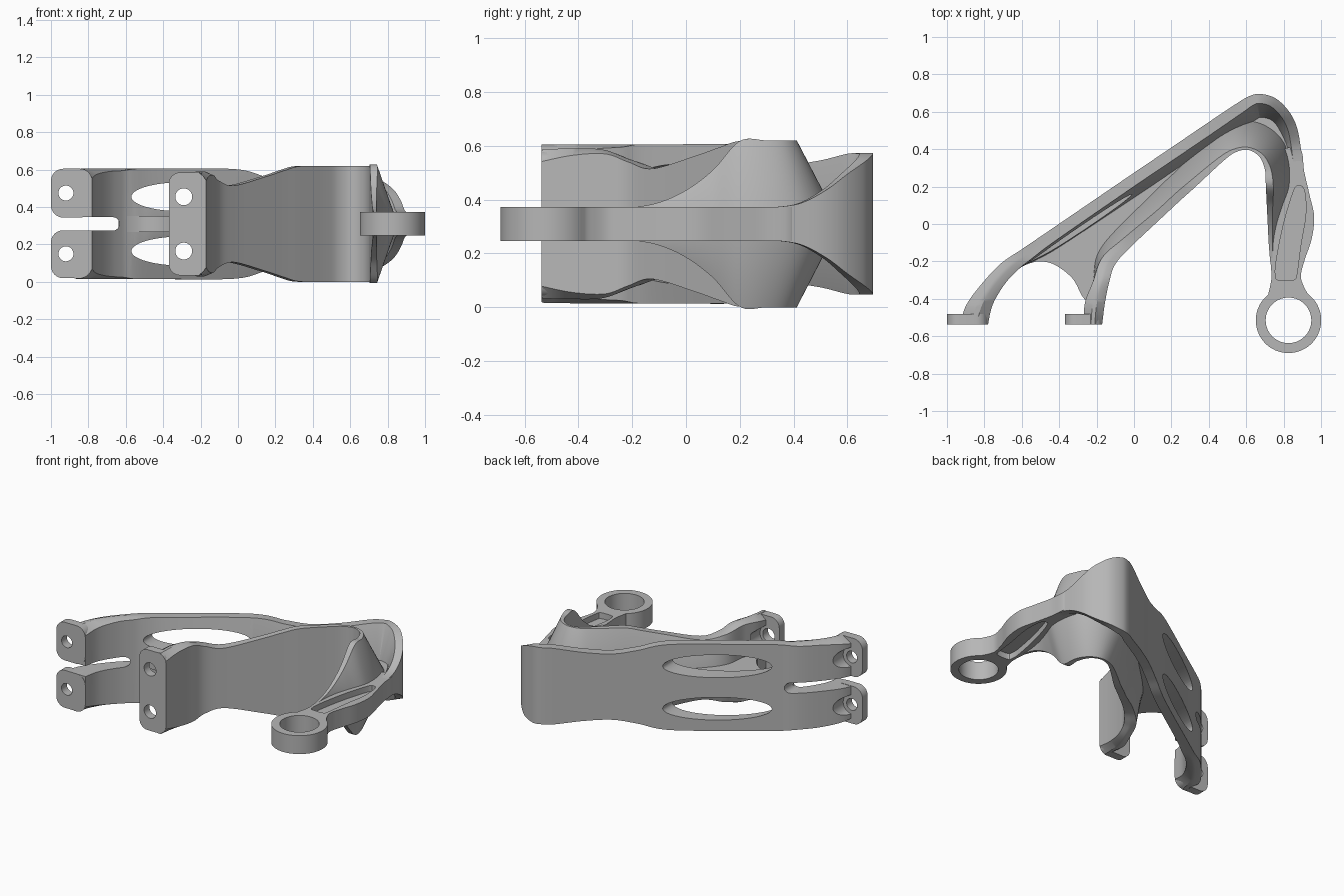
import bpy, bmesh, math
from mathutils import Vector

old = bpy.data.objects.get("Cube")
if old:
    bpy.data.objects.remove(old)

MID = 0.31      # height of the symmetry plane
WEB = 0.042     # half thickness of the web

grey = bpy.data.materials.new("cast_grey")
grey.use_nodes = True
grey.diffuse_color = (0.47, 0.47, 0.47, 1)
grey.node_tree.nodes["Principled BSDF"].inputs["Base Color"].default_value = (0.47, 0.47, 0.47, 1)


def finish(name, bm):
    bmesh.ops.recalc_face_normals(bm, faces=bm.faces)
    me = bpy.data.meshes.new(name)
    bm.to_mesh(me)
    bm.free()
    me.materials.append(grey)
    ob = bpy.data.objects.new(name, me)
    bpy.context.collection.objects.link(ob)
    return ob


def spline(rows, steps=8, closed=False):
    """Smooth curve through rows of any number of values."""
    rows = [Vector(r) for r in rows]
    n = len(rows)
    pick = (lambda k: rows[k % n]) if closed else (lambda k: rows[min(max(k, 0), n - 1)])
    out = []
    for k in range(n if closed else n - 1):
        a, b, c, d = (pick(k + j) for j in (-1, 0, 1, 2))
        for s in range(steps):
            t = s / steps
            out.append(0.5 * (2 * b + (c - a) * t + (2 * a - 5 * b + 4 * c - d) * t * t
                              + (3 * b - a - 3 * c + d) * t ** 3))
    return out if closed else out + [rows[-1]]


def prism(name, pts, lo, hi, axis="Z"):
    """Extrude a 2D outline along Z (x, y outline) or Y (x, z outline)."""
    bm = bmesh.new()
    put = (lambda p, h: (p[0], p[1], h)) if axis == "Z" else (lambda p, h: (p[0], h, p[1]))
    low = [bm.verts.new(put(p, lo)) for p in pts]
    top = [bm.verts.new(put(p, hi)) for p in pts]
    bm.faces.new(low)
    bm.faces.new(top)
    for k in range(len(pts)):
        j = (k + 1) % len(pts)
        bm.faces.new((low[k], low[j], top[j], top[k]))
    return finish(name, bm)


def arc(cx, cy, rx, ry, start=0, end=360, n=40):
    count = n if end - start == 360 else n + 1
    return [(cx + rx * math.cos(math.radians(start + (end - start) * k / n)),
             cy + ry * math.sin(math.radians(start + (end - start) * k / n)))
            for k in range(count)]


def rounded(x0, x1, z0, z1, r):
    pts = []
    for cx, cz, a in ((x1 - r, z1 - r, 0), (x0 + r, z1 - r, 90),
                      (x0 + r, z0 + r, 180), (x1 - r, z0 + r, 270)):
        pts += arc(cx, cz, r, r, a, a + 90, 8)
    return pts


def wall(name, stations):
    """Loft a wall: outer x, y, inner x, y, half height, base flare, corner drop."""
    bm = bmesh.new()
    rings = []
    for ox, oy, ix, iy, h, flare, drop in spline(stations):
        o, i = Vector((ox, oy)), Vector((ix, iy))
        base = i + (i - o).normalized() * max(flare, 0)
        m1, m2 = o.lerp(i, 0.4), o.lerp(i, 0.6)
        half = [(o, h - drop), (m1, h), (m2, h), (i, h - drop), (base, WEB)]
        sec = half + [(p, -z) for p, z in reversed(half)]
        rings.append([bm.verts.new((p.x, p.y, MID + z)) for p, z in sec])
    for a, b in zip(rings, rings[1:]):
        for k in range(len(a)):
            j = (k + 1) % len(a)
            bm.faces.new((a[k], a[j], b[j], b[k]))
    bm.faces.new(rings[0])
    bm.faces.new(rings[-1])
    return finish(name, bm)


def cut(ob, cutters):
    for c in cutters:
        c.hide_render = True
        mod = ob.modifiers.new("cut", "BOOLEAN")
        mod.operation, mod.solver, mod.object = "DIFFERENCE", "EXACT", c
    deps = bpy.context.evaluated_depsgraph_get()
    me = bpy.data.meshes.new_from_object(ob.evaluated_get(deps))
    ob.modifiers.clear()
    ob.data = me
    for c in cutters:
        bpy.data.objects.remove(c)


def drill(x, z, r, y0, y1):
    return prism("drill", arc(x, z, r, r), y0, y1, "Y")


# Rear wall: forked leg, long straight face, bend, then narrowing into the arm
rear = wall("rear_wall", [
    (-.93, -.535, -.78, -.535, .293, 0, .05),
    (-.895, -.43, -.755, -.43, .295, 0, .03),
    (-.81, -.315, -.69, -.32, .295, 0, .015),
    (-.71, -.21, -.615, -.24, .295, 0, .01),
    (-.60, -.135, -.54, -.18, .295, .02, 0),
    (-.45, -.033, -.414, -.085, .295, .04, 0),
    (-.05, .24, -.016, .19, .293, .05, 0),
    (.12, .355, .154, .305, .25, .05, 0),
    (.25, .443, .284, .393, .225, .05, 0),
    (.40, .545, .434, .495, .235, .06, 0),
    (.55, .645, .582, .597, .26, .07, 0),
    (.62, .685, .64, .637, .262, .075, 0),
    (.68, .695, .676, .645, .26, .075, 0),
    (.76, .67, .732, .628, .235, .07, 0),
    (.83, .60, .786, .575, .185, .05, 0),
    (.87, .52, .822, .505, .125, .04, 0),
    (.89, .42, .841, .412, .075, .02, 0),
    (.905, .30, .855, .30, .06, 0, 0)])
slot = [(-1.2, MID + .036), (-1.2, MID - .036)] + arc(-.67, MID, .036, .036, -90, 90, 12)
cutters = [prism("slot", slot, -1, .1, "Y")]
for z in (.15, .475):
    cutters += [drill(-.92, z, .04, -.7, -.3), drill(-.92, z, .066, -.48, -.2)]
for z in (.165, .455):
    cutters.append(prism("window", arc(-.29, z, .28, .078, n=56), -.5, .6, "Y"))
cut(rear, cutters)

# Front wall: foot, diagonal, tall bend and the slope down into the arm
front = wall("front_wall", [
    (-.17, -.535, -.27, -.535, .277, 0, .045),
    (-.155, -.42, -.262, -.42, .28, 0, .025),
    (-.13, -.30, -.22, -.31, .275, 0, .015),
    (-.10, -.215, -.17, -.18, .235, .03, .005),
    (-.02, -.125, -.06, -.08, .205, .06, 0),
    (.15, .035, .12, .07, .253, .08, 0),
    (.25, .128, .22, .162, .286, .085, 0),
    (.33, .20, .30, .23, .308, .09, 0),
    (.47, .33, .45, .352, .31, .11, 0),
    (.54, .382, .532, .40, .31, .13, 0),
    (.61, .396, .612, .41, .31, .14, 0),
    (.67, .36, .686, .374, .31, .13, 0),
    (.70, .29, .73, .30, .31, .11, 0),
    (.705, .20, .745, .20, .308, .09, 0),
    (.71, .10, .742, .10, .20, .06, 0),
    (.715, 0, .74, 0, .125, .03, 0),
    (.72, -.10, .74, -.10, .08, .01, 0),
    (.728, -.2, .742, -.2, .06, 0, 0)])
cut(front, [drill(-.29, z, .066, -.48, -.36) for z in (.165, .455)]
    + [drill(-.29, z, .045, -.7, -.4) for z in (.165, .455)])

# Foot pads with bolt holes
for label, z0, z1, hole in (("lower", .02, .276, .15), ("upper", .344, .605, .475)):
    pad = prism("rear_pad_" + label, rounded(-1, -.78, z0, z1, .065), -.537, -.48, "Y")
    cut(pad, [drill(-.92, hole, .04, -.7, -.3)])
pad = prism("front_pad", rounded(-.37, -.17, .035, .585, .06), -.537, -.48, "Y")
cut(pad, [drill(-.29, z, .045, -.7, -.3) for z in (.165, .455)])

# Web joining both walls, with an arched free edge between the feet
arch = spline([(-.64, -.25), (-.57, -.215), (-.50, -.20), (-.42, -.22), (-.33, -.29),
               (-.28, -.38), (-.25, -.42)], 5)
inside = [(-.18, -.28), (-.08, -.13), (.30, .22), (.46, .36), (.60, .405), (.69, .36), (.73, .2),
          (.82, .25), (.89, .3), (.86, .48), (.79, .60), (.68, .66), (.58, .635),
          (-.58, -.15)]
prism("web", [tuple(p) for p in arch] + inside, MID - WEB, MID + WEB)

# Arm and eye, with a pocket in each face
side = spline([(.735, .33), (.80, .40), (.89, .40), (.91, .28), (.94, .15), (.963, .04),
               (.95, -.08), (.91, -.20), (.893, -.29), (.93, -.377)], 6)
back = spline([(.717, -.377), (.735, -.29), (.73, -.2), (.72, 0), (.71, .2), (.735, .33)], 6)
eye = arc(.826, -.515, .175, .175, 52, -232, 48)
outline = [tuple(p) for p in side[:-1]] + eye + [tuple(p) for p in back[1:-1]]
arm = prism("arm_with_eye", outline, MID - .063, MID + .063)
pocket = [tuple(p) for p in spline([(.855, .18), (.885, .205), (.912, .175), (.918, .05),
                                    (.89, -.12), (.87, -.27), (.85, -.30), (.775, -.30),
                                    (.757, -.28), (.76, -.2), (.80, 0)], 4, True)]
cut(arm, [prism("bore", arc(.826, -.515, .122, .122, n=56), 0, 1),
          prism("pocket", pocket, MID + .022, 1),
          prism("pocket", pocket, -1, MID - .022)])

# Smooth curved surfaces, keep sharp edges
bpy.ops.object.select_all(action="DESELECT")
for ob in bpy.context.collection.objects:
    if ob.type == "MESH" and ob.data.materials and ob.data.materials[0] == grey:
        ob.select_set(True)
        bpy.context.view_layer.objects.active = ob
bpy.ops.object.shade_smooth_by_angle(angle=math.radians(30))
